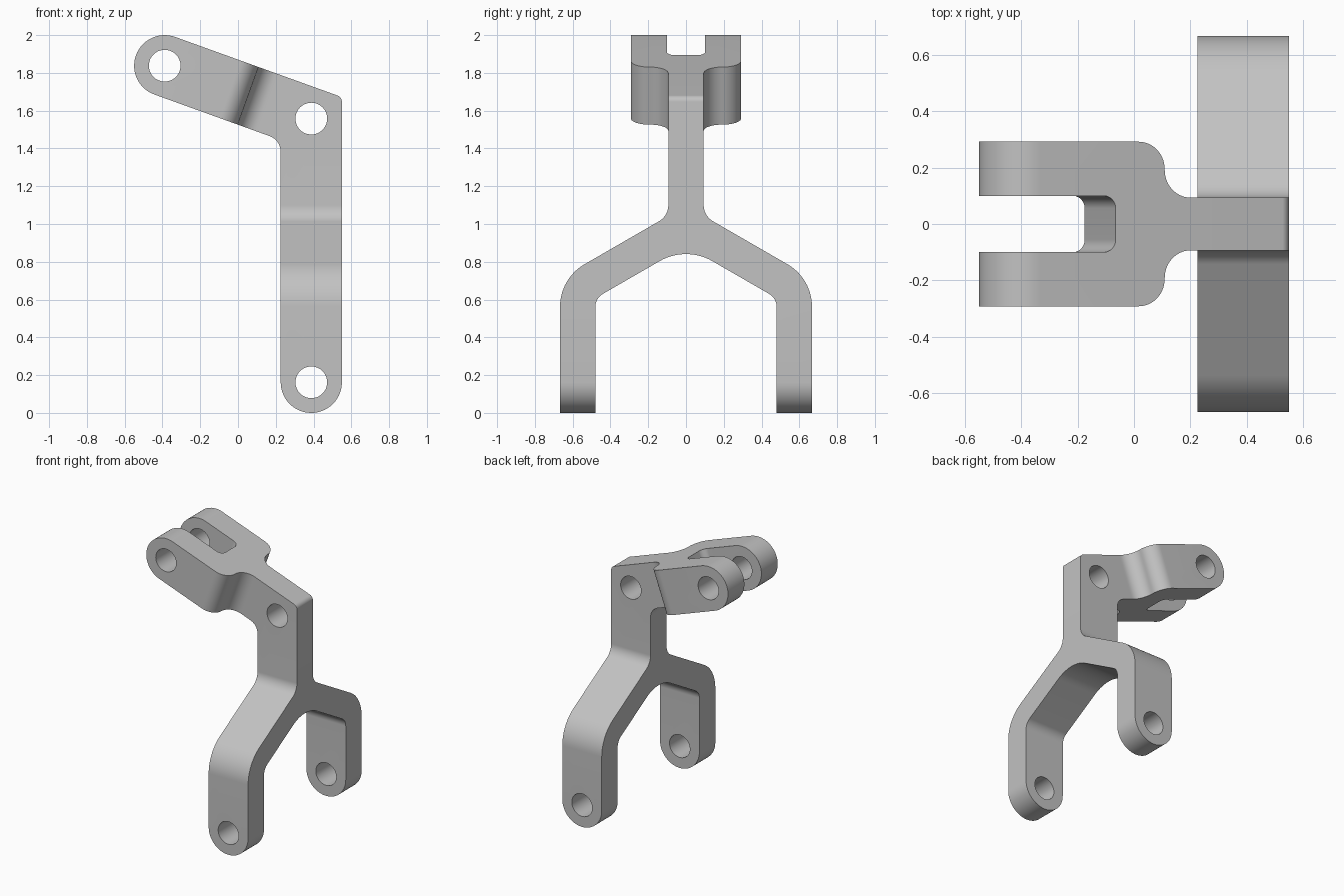
import bpy, bmesh, math
from mathutils import Vector

if "Cube" in bpy.data.objects:
    bpy.data.objects.remove(bpy.data.objects["Cube"], do_unlink=True)

X, Y, Z = Vector((1, 0, 0)), Vector((0, 1, 0)), Vector((0, 0, 1))
ZERO = Vector((0, 0, 0))
R, HOLE = 0.162, 0.084           # end radius, pin hole radius
WEB = 0.0935                     # half thickness of the column
TIP, ELBOW, FOOT = Vector((-0.388, 0, 1.838)), Vector((0.388, 0, 1.558)), Vector((0.388, 0, R))
ALONG = (ELBOW - TIP).normalized()
UP = Vector((-ALONG.z, 0, ALONG.x))
SEAM = 0.58                      # distance from tip pin where arm meets column


def rounded(points, steps=14):
    """Closed outline from (u, v, corner radius) points."""
    out = []
    for i, (u, v, r) in enumerate(points):
        p = Vector((u, v))
        if r == 0:
            out.append(p)
            continue
        a = (Vector(points[i - 1][:2]) - p).normalized()
        b = (Vector(points[(i + 1) % len(points)][:2]) - p).normalized()
        half = a.angle(b) / 2
        centre = p + (a + b).normalized() * r / math.sin(half)
        start = p + a * r / math.tan(half) - centre
        end = p + b * r / math.tan(half) - centre
        sweep = math.atan2(start.x * end.y - start.y * end.x, start.dot(end))
        for k in range(steps + 1):
            t = sweep * k / steps
            c, s = math.cos(t), math.sin(t)
            out.append(centre + Vector((start.x * c - start.y * s, start.x * s + start.y * c)))
    return [p for i, p in enumerate(out) if (p - out[i - 1]).length > 1e-5]


def mirrored(half):
    return half + [(u, -v, r) for u, v, r in reversed(half)]


def prism(name, outline, origin, u, v, w, lo, hi):
    bm = bmesh.new()
    rings = [[bm.verts.new(origin + u * p.x + v * p.y + w * d) for p in outline] for d in (lo, hi)]
    bm.faces.new(rings[0])
    bm.faces.new(rings[1])
    for i in range(len(outline)):
        bm.faces.new((rings[0][i - 1], rings[0][i], rings[1][i], rings[1][i - 1]))
    bmesh.ops.recalc_face_normals(bm, faces=bm.faces)
    mesh = bpy.data.meshes.new(name)
    bm.to_mesh(mesh)
    bm.free()
    ob = bpy.data.objects.new(name, mesh)
    bpy.context.collection.objects.link(ob)
    return ob


def boolean(ob, cutter, operation):
    mod = ob.modifiers.new("cut", 'BOOLEAN')
    mod.operation, mod.solver, mod.object = operation, 'EXACT', cutter
    graph = bpy.context.evaluated_depsgraph_get()
    mesh = bpy.data.meshes.new_from_object(ob.evaluated_get(graph))
    ob.modifiers.clear()
    ob.data = mesh
    bpy.data.objects.remove(cutter, do_unlink=True)


def drill(ob, centre):
    circle = [Vector((math.cos(a), math.sin(a))) * HOLE
              for a in (math.tau * k / 48 for k in range(48))]
    boolean(ob, prism("pin_cutter", circle, centre, X, Z, Y, -1, 1), 'DIFFERENCE')


# Upper arm: side outline with a round tip, trimmed by the fork plan
side = rounded([(-R, -R, R), (0.8, -R, 0), (0.8, R, 0), (-R, R, R)])
arm = prism("fork_arm", side, TIP, ALONG, UP, Y, -0.5, 0.5)
plan = rounded(mirrored([(0.285, 0.1, 0.045), (-0.3, 0.1, 0), (-0.3, 0.292, 0),
                         (0.47, 0.292, 0.098), (0.47, WEB, 0.098), (SEAM, WEB, 0)]))
boolean(arm, prism("fork_plan", plan, TIP, ALONG, Y, UP, -0.5, 0.5), 'INTERSECT')
drill(arm, TIP)


# Column and legs: side outline trimmed by the wishbone profile
def on_edge(x, offset):
    p = ELBOW + UP * offset
    return p.z + (x - p.x) * ALONG.z / ALONG.x


top, low = (TIP + ALONG * SEAM + UP * h for h in (R, -R))
back, front = ELBOW.x + R, ELBOW.x - R
side = rounded([(top.x, top.z, 0), (back, on_edge(back, R), 0.035), (back, 0, R), (front, 0, R),
                (front, on_edge(front, -R), 0.088), (low.x, low.z, 0)])
yoke = prism("leg_yoke", side, ZERO, X, Z, Y, -0.8, 0.8)
half = [(0.48, 0.607, 0.08), (0.48, -0.1, 0), (0.667, -0.1, 0),
        (0.667, 0.712, 0.26), (WEB, 1.043, 0.1), (WEB, 1.95, 0)]
wishbone = rounded([(0, 0.884, 0.28)] + half + [(-y, z, r) for y, z, r in reversed(half)])
boolean(yoke, prism("wishbone_profile", wishbone, ZERO, Y, Z, X, -0.3, 0.9), 'INTERSECT')
drill(yoke, ELBOW)
drill(yoke, FOOT)

# Weld the two halves into one bracket, dropping the caps at the seam
bm = bmesh.new()
bm.from_mesh(arm.data)
bm.from_mesh(yoke.data)


def at_seam(v):
    return abs((v.co - TIP).dot(ALONG) - SEAM) < 1e-4


bmesh.ops.delete(bm, geom=[f for f in bm.faces if all(map(at_seam, f.verts))], context='FACES')
bmesh.ops.remove_doubles(bm, verts=bm.verts, dist=2e-4)
bmesh.ops.recalc_face_normals(bm, faces=bm.faces)
bm.to_mesh(yoke.data)
bm.free()
bpy.data.objects.remove(arm, do_unlink=True)
yoke.name = "forked_bracket"

# Colour and shading
grey = bpy.data.materials.new("light_grey")
grey.use_nodes = True
colour = (0.54, 0.54, 0.54, 1)
grey.diffuse_color = colour
grey.node_tree.nodes["Principled BSDF"].inputs["Base Color"].default_value = colour
yoke.data.materials.clear()
yoke.data.materials.append(grey)
for f in yoke.data.polygons:
    f.material_index = 0
bpy.ops.object.select_all(action='DESELECT')
yoke.select_set(True)
bpy.context.view_layer.objects.active = yoke
bpy.ops.object.shade_smooth_by_angle(angle=math.radians(30))
